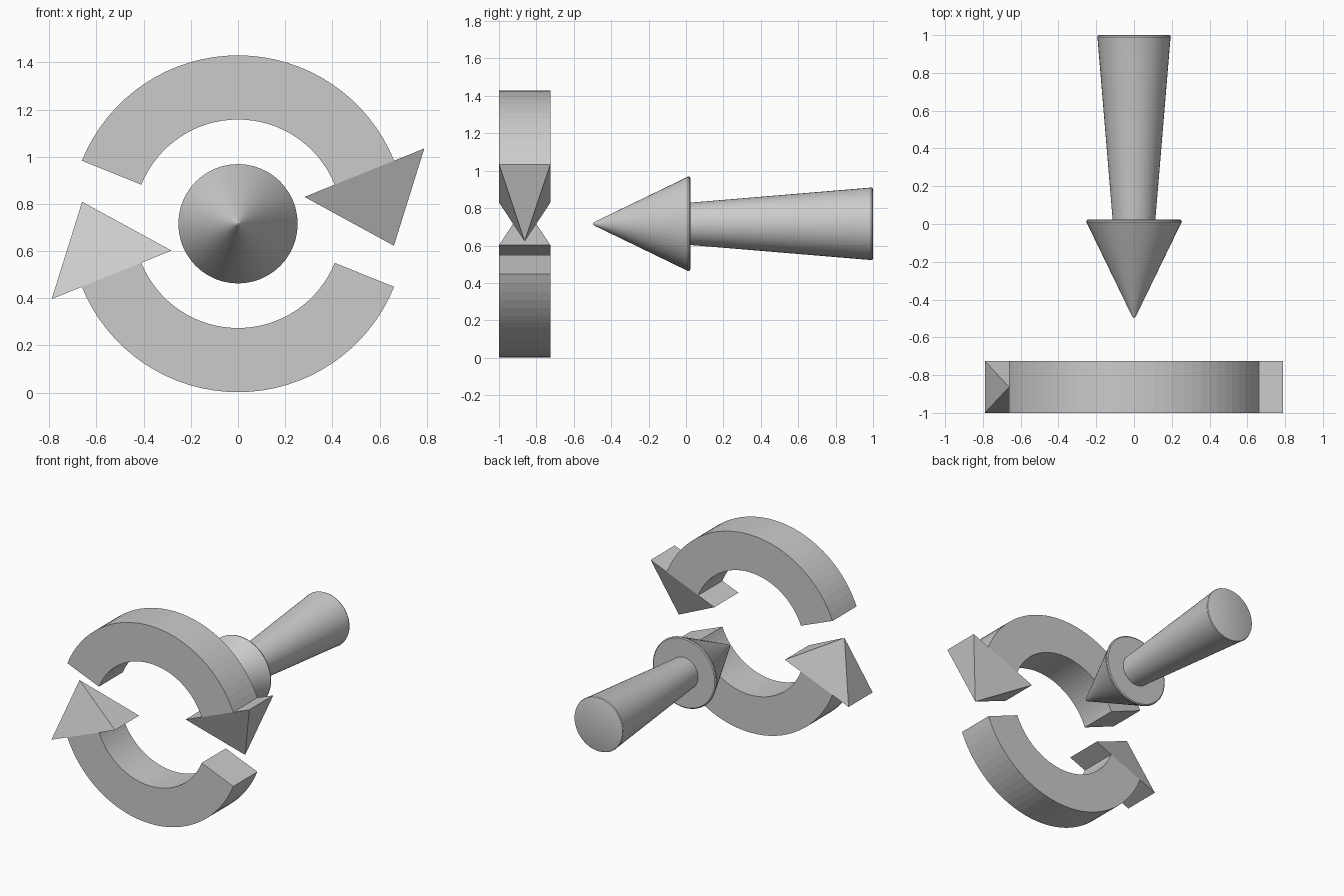
import bpy, bmesh, math
from mathutils import Vector

if "Cube" in bpy.data.objects:
    bpy.data.objects.remove(bpy.data.objects["Cube"])

CZ = 0.716                  # height of the common axis
Y0, Y1 = -1.0, -0.725       # front and back of the ring
R_OUT, R_IN = 0.714, 0.442
END = math.radians(22)


def make_object(name, bm):
    bmesh.ops.recalc_face_normals(bm, faces=bm.faces)
    me = bpy.data.meshes.new(name)
    bm.to_mesh(me)
    bm.free()
    ob = bpy.data.objects.new(name, me)
    bpy.context.collection.objects.link(ob)
    return ob


def point(r, a, y):
    return Vector((r * math.cos(a), y, CZ + r * math.sin(a)))


def ring_arc(name, turn, steps=32):
    bm = bmesh.new()
    rows = []
    for i in range(steps + 1):
        a = turn + END + (math.pi - 2 * END) * i / steps
        rows.append([bm.verts.new(point(r, a, y)) for r, y in
                     ((R_IN, Y0), (R_OUT, Y0), (R_OUT, Y1), (R_IN, Y1))])
    for p, q in zip(rows, rows[1:]):
        for k in range(4):
            bm.faces.new((p[k], p[k - 1], q[k - 1], q[k]))
    bm.faces.new(rows[0])
    bm.faces.new(rows[-1])
    return make_object(name, bm)


def ring_head(name, turn, half=0.274, length=0.334):
    # four-sided pyramid whose base lies on the clockwise end of the arc
    bm = bmesh.new()
    a, mid = turn + END, (R_OUT + R_IN) / 2
    base = [bm.verts.new(point(r, a, y)) for r, y in
            ((mid - half, Y0), (mid + half, Y0), (mid + half, Y1), (mid - half, Y1))]
    ahead = Vector((math.sin(a), 0, -math.cos(a)))
    tip = bm.verts.new(point(mid, a, (Y0 + Y1) / 2) + ahead * length)
    bm.faces.new(base)
    for k in range(4):
        bm.faces.new((base[k], base[k - 1], tip))
    return make_object(name, bm)


def lathe(name, profile, sides=48):
    # closed turned solid along y from (y, radius) points
    bm = bmesh.new()
    rows = [[bm.verts.new(point(r, math.tau * i / sides, y)) for i in range(sides)]
            for y, r in profile]
    for p, q in zip(rows, rows[1:]):
        for k in range(sides):
            bm.faces.new((p[k - 1], p[k], q[k], q[k - 1]))
    bm.faces.new(rows[0])
    bm.faces.new(rows[-1])
    ob = make_object(name, bm)
    bpy.ops.object.select_all(action='DESELECT')
    ob.select_set(True)
    bpy.context.view_layer.objects.active = ob
    bpy.ops.object.shade_smooth_by_angle(angle=math.radians(30))
    return ob


# Rotation ring: two arcs with arrowheads
for side, turn in (("upper", 0), ("lower", math.pi)):
    ring_arc(side + "_arc", turn)
    ring_head(side + "_arrowhead", turn)

# Central arrow: cone with a rounded rim, and a flared shaft
lathe("centre_cone", [(-0.497, 0.002), (-0.494, 0.006), (-0.485, 0.012), (0.004, 0.249),
                      (0.011, 0.253), (0.018, 0.252), (0.023, 0.245)])
lathe("centre_shaft", [(0.01, 0.112), (0.982, 0.193), (0.990, 0.195),
                       (0.997, 0.192), (1.0, 0.185)])
